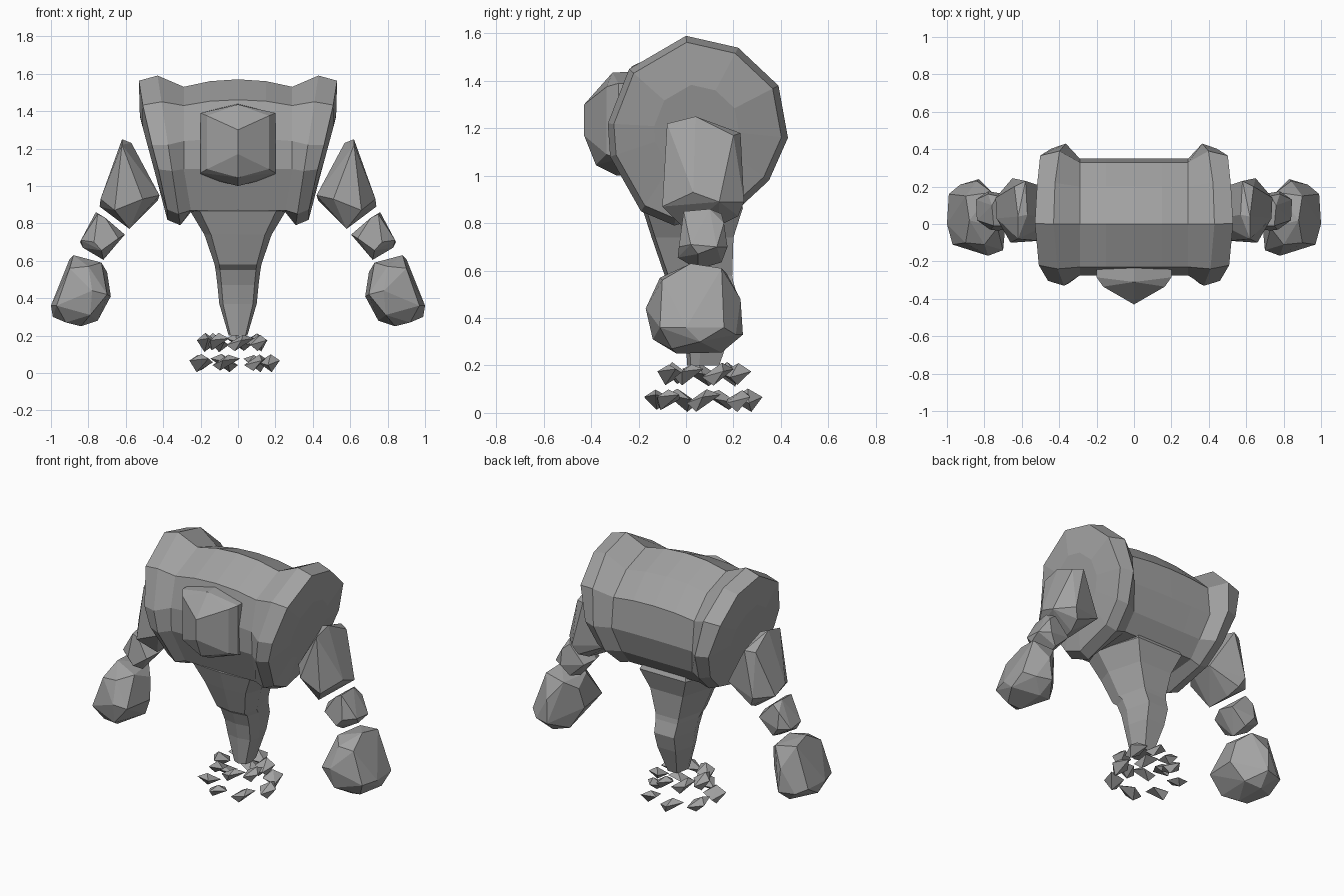
import bpy, bmesh, math, random
from mathutils import Vector

if "Cube" in bpy.data.objects:
    bpy.data.objects.remove(bpy.data.objects["Cube"])

random.seed(4)
stone = bpy.data.materials.new("grey_stone")
stone.diffuse_color = (0.36, 0.36, 0.36, 1)
stone.use_nodes = True
stone.node_tree.nodes["Principled BSDF"].inputs["Base Color"].default_value = stone.diffuse_color


def finish(name, bm):
    bmesh.ops.recalc_face_normals(bm, faces=bm.faces[:])
    me = bpy.data.meshes.new(name)
    bm.to_mesh(me)
    bm.free()
    me.materials.append(stone)
    ob = bpy.data.objects.new(name, me)
    bpy.context.collection.objects.link(ob)
    return ob


def loft(name, rings):
    """Skin a list of equal-length point loops and cap both ends."""
    bm = bmesh.new()
    loops = [[bm.verts.new(p) for p in r] for r in rings]
    n = len(loops[0])
    for a, b in zip(loops, loops[1:]):
        for i in range(n):
            j = (i + 1) % n
            bm.faces.new((a[i], a[j], b[j], b[i]))
    bm.faces.new(loops[0])
    bm.faces.new(loops[-1])
    return finish(name, bm)


def hull(name, pts, side=1):
    """Faceted boulder as the convex hull of a few points."""
    bm = bmesh.new()
    for x, y, z in pts:
        bm.verts.new((x * side, y, z))
    res = bmesh.ops.convex_hull(bm, input=bm.verts[:])
    junk = {g for g in res["geom_interior"] + res["geom_unused"]
            if isinstance(g, bmesh.types.BMVert)}
    bmesh.ops.delete(bm, geom=list(junk), context='VERTS')
    bmesh.ops.dissolve_limit(bm, angle_limit=math.radians(6),
                             verts=bm.verts[:], edges=bm.edges[:])
    return finish(name, bm)


# Torso: barrel across x that swells into tilted shoulder rims with flat ends
BODY = [(0, 1.53), (.2, 1.46), (.33, 1.33), (.35, 1.14), (.3, .98), (.22, .88),
        (0, .86), (-.18, .87), (-.27, 1.09), (-.275, 1.24), (-.23, 1.43)]
RIM = [(0, 1.59), (.22, 1.54), (.39, 1.38), (.43, 1.16), (.35, .98), (.22, .86),
       (-.05, .79), (-.19, .85), (-.32, 1.08), (-.33, 1.22), (-.24, 1.45)]


def body_ring(x, lift):
    return [(x * (1 if z > 1 else .87), y, z + lift * max(0, (z - 1.1) / .43))
            for y, z in BODY]


def rim_ring(scale, x_at, cy=.04, cz=1.2):
    ring = [(cy + (y - cy) * scale, cz + (z - cz) * scale) for y, z in RIM]
    return [(x_at(y, z), y, z) for y, z in ring]


def outer_x(z):
    return .53 if z > 1.37 else .53 - .27 * (1.37 - z)


half = [body_ring(.15, .03), body_ring(.29, 0),
        rim_ring(1, lambda y, z: .31 + .152 * (z - .8)),
        rim_ring(.93, lambda y, z: outer_x(z) - .1 * max(0, abs(y - .04) - .05)),
        rim_ring(.47, lambda y, z: outer_x(z) - .005)]
mirrored = [[(-x, y, z) for x, y, z in r] for r in reversed(half)]
loft("torso", mirrored + [body_ring(0, .04)] + half)

# Tapering tail: (height, half width, front y, back y)
TAIL = [(.95, .2, -.1, .2), (.865, .255, -.18, .24), (.74, .18, -.14, .2),
        (.58, .125, -.085, .195), (.55, .12, -.05, .2), (.47, .11, -.02, .225),
        (.37, .1, 0, .2), (.2, .05, .01, .14)]
loft("tail", [[(-w, f * .65 + b * .35, z), (-w * .8, f + .01, z), (0, f - .005, z),
               (w * .8, f + .01, z), (w, f * .65 + b * .35, z), (w * .65, b, z),
               (-w * .65, b, z)] for z, w, f, b in TAIL])

# Face block with a pointed centre ridge
face = [(0, -.43, 1.3), (0, -.43, 1.17), (0, -.38, 1.045), (0, -.29, 1.0),
        (0, -.31, 1.435), (0, -.2, 1.44), (0, -.2, 1.0)]
for s in (-1, 1):
    face += [(s * .165, -.335, 1.375), (s * .165, -.335, 1.09), (s * .2, -.285, 1.39),
             (s * .2, -.285, 1.07), (s * .2, -.2, 1.39), (s * .2, -.2, 1.05)]
hull("face", face)

# Floating arms: upper arm, elbow stone and fist on each side
UPPER = [(.62, -.08, 1.22), (.62, .04, 1.25), (.58, .23, 1.18), (.57, .05, 1.23),
         (.64, .2, 1.17), (.735, .03, .93), (.74, .14, .89), (.66, -.1, .87),
         (.65, .245, .89), (.42, .02, .95), (.43, .18, .92), (.58, 0, .77),
         (.6, .14, .79), (.51, -.09, .93), (.62, .22, .83)]
ELBOW = [(.75, -.01, .85), (.76, .1, .86), (.73, .15, .84), (.71, -.01, .83),
         (.84, .02, .71), (.845, .13, .7), (.83, .05, .67), (.78, .16, .8),
         (.73, -.035, .655), (.77, -.03, .7), (.72, .05, .605), (.73, .15, .635),
         (.605, .06, .74), (.63, .15, .73), (.64, -.025, .72), (.78, .175, .7)]
FIST = [(.88, .02, .63), (.9, .15, .61), (.76, .17, .59), (.73, -.02, .59),
        (.8, -.11, .57), (.7, .1, .54), (.9, -.1, .56), (.99, .16, .36),
        (1, 0, .36), (.97, -.11, .36), (.99, .06, .3), (.84, .23, .48),
        (.83, .24, .33), (.93, .21, .33), (.68, .07, .41), (.7, -.14, .42),
        (.78, -.17, .44), (.79, -.14, .31), (.75, .12, .28), (.84, -.04, .25),
        (.85, .15, .255), (.92, -.06, .27)]
for side, word in ((-1, "left"), (1, "right")):
    hull("upper_arm_" + word, UPPER, side)
    hull("elbow_" + word, ELBOW, side)
    hull("fist_" + word, FIST, side)

# Two rings of loose jagged rubble under the tail
for ring, (cx, cy, cz, rad, count) in {"lower": (-.025, .07, .052, .185, 7),
                                       "upper": (-.025, .07, .16, .135, 7)}.items():
    for i in range(count):
        a = 2 * math.pi * (i + (.5 if ring == "upper" else 0)) / count
        out = Vector((math.cos(a), math.sin(a), 0))
        tan = Vector((-out.y, out.x, 0))
        up = Vector((0, 0, 1))
        c = Vector((cx, cy, cz)) + out * rad
        j = lambda: random.uniform(.85, 1.1)
        pts = [c + out * .07 * j() + up * .015, c - out * .06 * j() + up * .005,
               c + tan * .08 * j() + up * .025, c - tan * .075 * j() - up * .01,
               c + tan * .02 * j() + out * .015 + up * .05 * j(),
               c - tan * .025 * j() + out * .02 - up * .045 * j()]
        hull(f"rubble_{ring}_{i + 1}", pts)
